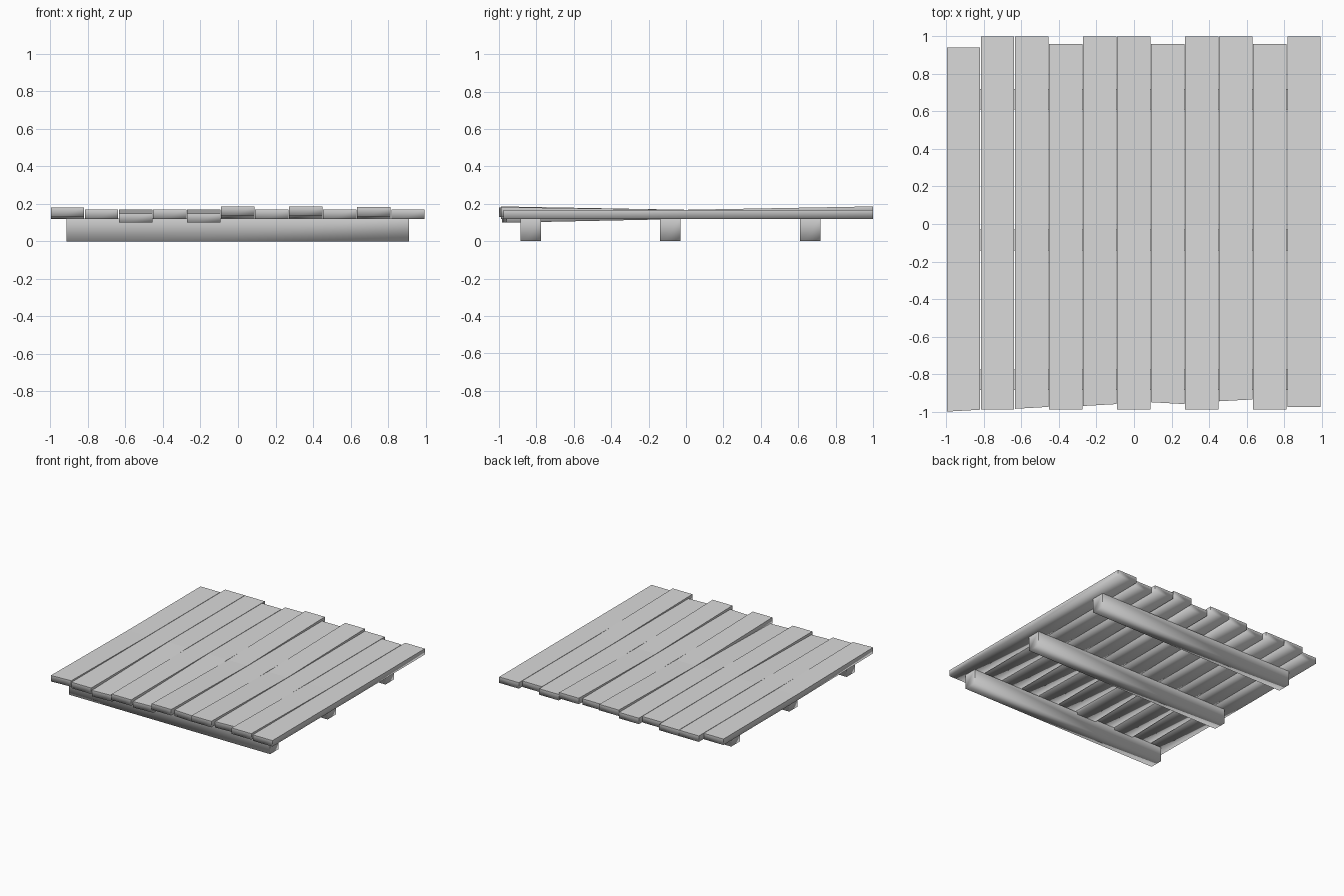
import bpy
import bmesh

cube = bpy.data.objects.get("Cube")
if cube:
    bpy.data.objects.remove(cube, do_unlink=True)

grey = bpy.data.materials.new("plain_grey")
colour = (0.7, 0.7, 0.7, 1)
grey.diffuse_color = colour
grey.use_nodes = True
grey.node_tree.nodes["Principled BSDF"].inputs["Base Color"].default_value = colour


def timber(name, x0, x1, rows, thickness):
    """Board lofted through rows of (y at left edge, y at right edge, base z)."""
    bm = bmesh.new()
    rings = []
    for ya, yb, z in rows:
        corners = [(x0, ya, z), (x1, yb, z), (x1, yb, z + thickness), (x0, ya, z + thickness)]
        rings.append([bm.verts.new(c) for c in corners])
    for a, b in zip(rings, rings[1:]):
        for i in range(4):
            j = (i + 1) % 4
            bm.faces.new((a[i], a[j], b[j], b[i]))
    bm.faces.new(rings[0])
    bm.faces.new(rings[-1])
    bmesh.ops.recalc_face_normals(bm, faces=bm.faces)
    # Crisp top and corners, softly shaded lower edges
    for f in bm.faces:
        f.smooth = True
    for e in bm.edges:
        d = e.verts[1].co - e.verts[0].co
        on_top = any(f.normal.z > 0.9 for f in e.link_faces)
        if on_top or abs(d.z) > 0.8 * d.length:
            e.smooth = False
    mesh = bpy.data.meshes.new(name)
    bm.to_mesh(mesh)
    bm.free()
    mesh.materials.append(grey)
    obj = bpy.data.objects.new(name, mesh)
    bpy.context.collection.objects.link(obj)


# Three support beams across the underside
for name, y in (("front_beam", -0.83), ("middle_beam", -0.085), ("back_beam", 0.665)):
    timber(name, -0.915, 0.912, [(y - 0.055,) * 2 + (0,), (y + 0.055,) * 2 + (0,)], 0.12)

# Deck planks: uneven, warped ends
count, pitch, width, deck = 11, 0.1815, 0.178, 0.119
front_cut = {0: (-1, -0.99), 2: (-0.985, -0.975), 4: (-0.97, -0.96),
             6: (-0.95, -0.96), 8: (-0.945, -0.935), 10: (-0.975, -0.975)}
back_cut = {0: 0.94, 3: 0.96, 6: 0.96, 9: 0.96}
front_lift = {0: 0.011, 2: -0.02, 4: -0.02, 5: 0.018, 7: 0.018, 9: 0.014}
back_lift = {5: 0.018, 7: 0.018}

for i in range(count):
    x = -0.998 + i * pitch
    ya, yb = front_cut.get(i, (-0.99, -0.99))
    back = back_cut.get(i, 1.0)
    rows = [(ya, yb, deck + front_lift.get(i, 0)),
            (0, 0, deck),
            (back, back, deck + back_lift.get(i, 0))]
    timber(f"plank_{i + 1}", x, x + width, rows, 0.049)
